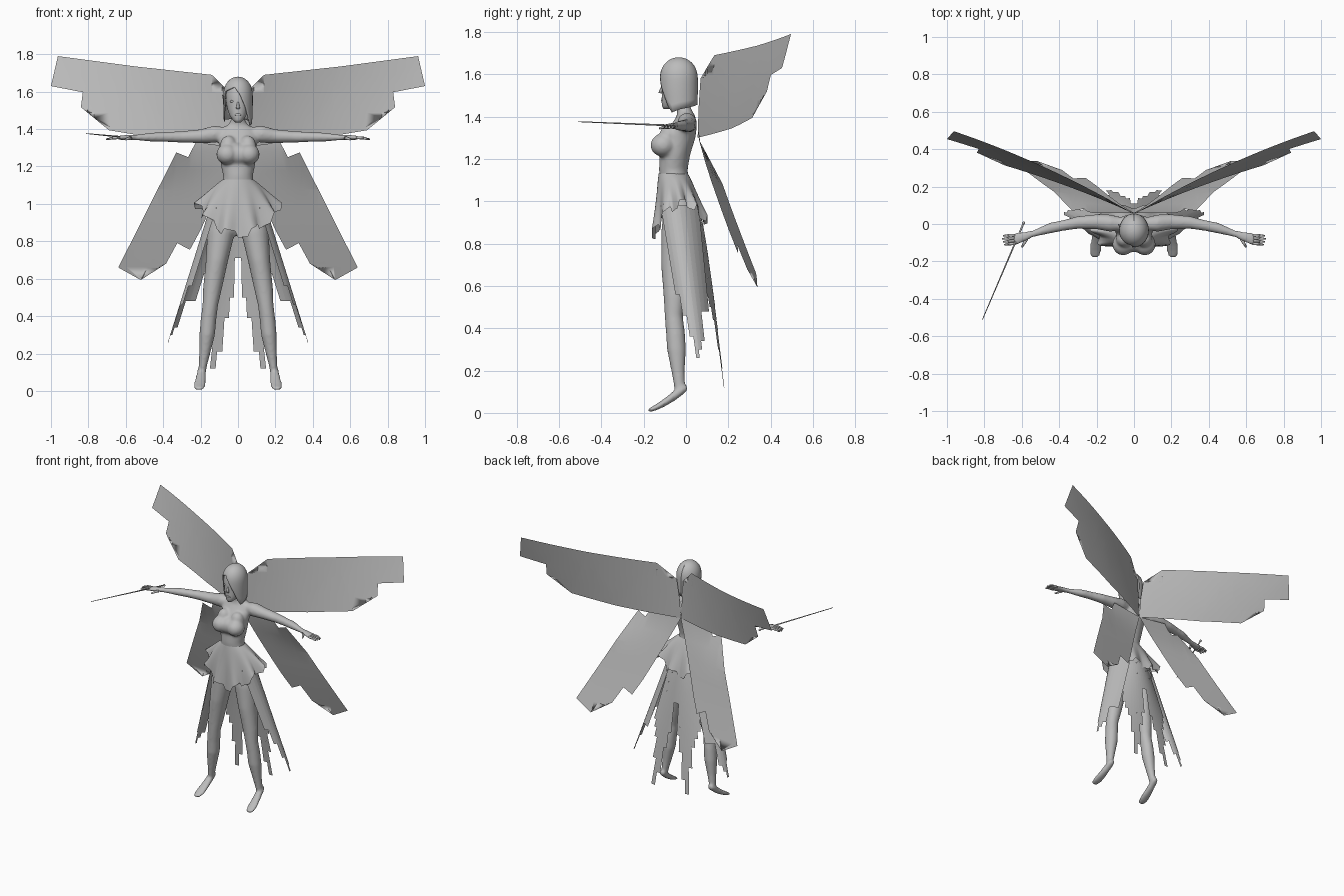
import bpy, bmesh
from math import sin, cos, pi, radians, sqrt
from mathutils import Vector, Matrix

if "Cube" in bpy.data.objects:
    bpy.data.objects.remove(bpy.data.objects["Cube"])

grey = bpy.data.materials.new("plain grey")
grey.use_nodes = True
grey.diffuse_color = (0.5, 0.5, 0.5, 1)
grey.node_tree.nodes["Principled BSDF"].inputs["Base Color"].default_value = grey.diffuse_color


def finish(name, bm, mirror=False):
    """Turn a bmesh into a named, smooth-shaded object."""
    bmesh.ops.recalc_face_normals(bm, faces=bm.faces)
    mesh = bpy.data.meshes.new(name)
    bm.to_mesh(mesh)
    bm.free()
    mesh.materials.append(grey)
    ob = bpy.data.objects.new(name, mesh)
    bpy.context.collection.objects.link(ob)
    for p in mesh.polygons:
        p.use_smooth = True
    if mirror:
        ob.modifiers.new("mirror", "MIRROR").use_mirror_merge = False
    return ob


def loft(bm, rings, axis="z", side=1, n=20):
    """Closed skin over elliptical rings: (x, y, z, radius, radius)."""
    loops = []
    for x, y, z, a, b in rings:
        loop = []
        for i in range(n):
            c, s = a * cos(2 * pi * i / n), b * sin(2 * pi * i / n)
            off = {"x": (0, c, s), "y": (c, 0, s), "z": (c, s, 0)}[axis]
            loop.append(bm.verts.new((side * (x + off[0]), y + off[1], z + off[2])))
        loops.append(loop)
    for lo, hi in zip(loops, loops[1:]):
        for i in range(n):
            j = (i + 1) % n
            bm.faces.new((lo[i], lo[j], hi[j], hi[i]))
    bm.faces.new(loops[0])
    bm.faces.new(loops[-1])


def ball(bm, centre, size):
    bmesh.ops.create_uvsphere(bm, u_segments=24, v_segments=16, radius=1,
                              matrix=Matrix.LocRotScale(Vector(centre), None, Vector(size)))


def rod(bm, start, end, r1, r2, n=8):
    start, end = Vector(start), Vector(end)
    turn = (end - start).to_track_quat("Z", "Y")
    bmesh.ops.create_cone(bm, cap_ends=True, segments=n, radius1=r1, radius2=r2,
                          depth=(end - start).length,
                          matrix=Matrix.LocRotScale((start + end) / 2, turn, None))


def sheet(bm, point, us, vs):
    """Open surface sampled from point(u, v)."""
    grid = [[bm.verts.new(point(u, v)) for v in vs] for u in us]
    for a, b in zip(grid, grid[1:]):
        for j in range(len(vs) - 1):
            bm.faces.new((a[j], b[j], b[j + 1], a[j + 1]))


def steps(n):
    return [i / n for i in range(n + 1)]


def interp(x, keys):
    for (x0, y0), (x1, y1) in zip(keys, keys[1:]):
        if x <= x1:
            return y0 + (y1 - y0) * (x - x0) / (x1 - x0)
    return keys[-1][1]


# Body: torso, bust, legs, feet and arms fused into one skin
bm = bmesh.new()
torso = [(.83, -.03, .05, .045), (.88, -.03, .125, .08), (.95, -.025, .145, .09),
         (1.03, -.038, .115, .08), (1.1, -.056, .085, .068), (1.15, -.06, .08, .068),
         (1.22, -.052, .094, .072), (1.3, -.035, .1, .08), (1.36, -.01, .11, .062),
         (1.4, 0, .095, .045), (1.425, -.005, .05, .036), (1.46, -.018, .033, .033),
         (1.52, -.03, .033, .033)]
loft(bm, [(0, y, z, a, b) for z, y, a, b in torso])
ball(bm, (0, -.09, 1.265), (.09, .062, .06))
leg = [(.92, .085, -.03, .07, .08), (.85, .09, -.04, .075, .078), (.7, .112, -.05, .06, .068),
       (.55, .136, -.053, .051, .053), (.46, .148, -.058, .042, .043), (.38, .158, -.05, .042, .045),
       (.3, .165, -.045, .042, .045), (.2, .178, -.038, .03, .032), (.14, .187, -.032, .023, .027),
       (.1, .192, -.028, .02, .026)]
foot = [(.192, .006, .117, .016, .014), (.193, -.01, .112, .023, .022), (.197, -.05, .085, .025, .026),
        (.202, -.1, .05, .031, .02), (.206, -.14, .027, .034, .015), (.208, -.17, .014, .026, .01),
        (.208, -.18, .012, .014, .006)]
arm = [(.06, 0, 1.375, .035, .035), (.13, .005, 1.372, .046, .046), (.2, .012, 1.362, .04, .037),
       (.3, .008, 1.358, .034, .031), (.38, -.008, 1.358, .029, .027), (.45, -.022, 1.357, .029, .025),
       (.54, -.052, 1.355, .018, .016), (.58, -.066, 1.356, .026, .014), (.63, -.08, 1.354, .034, .012),
       (.645, -.082, 1.353, .028, .01)]
for side in (1, -1):
    loft(bm, [(x, y, z, a, b) for z, x, y, a, b in leg], side=side)
    loft(bm, foot, "y", side)
    loft(bm, arm, "x", side)
    ball(bm, (side * .058, -.108, 1.265), (.058, .06, .055))
    ball(bm, (side * .052, -.08, 1.31), (.045, .045, .055))
body = finish("body", bm)
remesh = body.modifiers.new("fuse", "REMESH")
remesh.mode, remesh.voxel_size, remesh.use_smooth_shade = "VOXEL", .008, True
relax = body.modifiers.new("relax", "SMOOTH")
relax.factor, relax.iterations = .5, 8

# Fingers and thumb
bm = bmesh.new()
for i in range(4):
    y = -.06 - .015 * i
    knuckle = (.672, y * 1.02, 1.352)
    rod(bm, (.635, y, 1.354), knuckle, .008, .007)
    rod(bm, knuckle, (.705 - .006 * abs(i - 1), y * 1.08 + .002, 1.345), .007, .004)
rod(bm, (.575, -.08, 1.352), (.6, -.125, 1.345), .01, .005)
finish("fingers", bm, mirror=True)

# Wand in the right hand
bm = bmesh.new()
rod(bm, (-.59, .005, 1.355), (-.81, -.51, 1.376), .005, .002)
ball(bm, (-.59, .005, 1.355), (.008, .008, .008))
finish("wand", bm)

# Head and face, one ear showing on the right
bm = bmesh.new()
head = [(1.435, -.088, .014, .018), (1.45, -.078, .03, .036), (1.475, -.062, .046, .053),
        (1.51, -.047, .058, .067), (1.55, -.04, .064, .075), (1.6, -.035, .066, .078),
        (1.64, -.032, .055, .065), (1.665, -.03, .03, .035)]
loft(bm, [(0, y, z, a, b) for z, y, a, b in head], n=28)
rod(bm, (0, -.112, 1.545), (0, -.12, 1.51), .004, .011)
ball(bm, (0, -.11, 1.477), (.017, .008, .007))
for side in (1, -1):
    ball(bm, (side * .029, -.101, 1.548), (.013, .008, .007))
rod(bm, (-.058, -.03, 1.53), (-.085, 0, 1.585), .016, .001)
finish("head", bm)

# Hair: bob with a fringe swept over the left eye
bm = bmesh.new()
hem = [(-180, 1.455), (-100, 1.45), (-80, 1.44), (-72, 1.5), (-62, 1.6), (-15, 1.625), (5, 1.59),
       (30, 1.52), (50, 1.45), (65, 1.42), (95, 1.435), (180, 1.46)]


def hair_point(u, v):
    a = u * 360 - 180
    z = 1.68 - (1.68 - interp(a, hem)) * v * v
    k = max(0, z - 1.57) / .11
    r = sqrt(max(0, 1 - k ** 2.4))
    taper = max(0, 1.53 - z) * (.9 + .7 * cos(radians(a)))
    return (r * (1 - .5 * taper) * .079 * sin(radians(a)),
            -.034 - r * (1 - taper) * .09 * cos(radians(a)), z)


sheet(bm, hair_point, steps(72), steps(14))
bmesh.ops.remove_doubles(bm, verts=bm.verts, dist=.0005)
hair = finish("hair", bm)
hair.modifiers.new("thickness", "SOLIDIFY").thickness = .006


# Wings: stepped outlines, sliced and bent backwards
def wing(name, outline, bend):
    bm = bmesh.new()
    bm.faces.new([bm.verts.new((x, 0, z)) for x, z in outline])
    bmesh.ops.triangulate(bm, faces=bm.faces)
    for i in range(1, 12):
        for spot, normal in (((i / 11.7, 0, 0), (1, 0, 0)), ((0, 0, .56 + i / 9.7), (0, 0, 1))):
            bmesh.ops.bisect_plane(bm, geom=bm.verts[:] + bm.edges[:] + bm.faces[:],
                                   plane_co=spot, plane_no=normal)
    for v in bm.verts:
        v.co.y = bend(v.co.x, v.co.z)
    finish(name, bm, mirror=True)


def lower_bend(x, z):
    drop = max(0, 1.3 - z)
    across = min(1, max(0, x - .45 * drop) / .34)
    return .06 + .245 * (drop / .7) ** 1.15 + .05 * across * min(1, drop / .2)


wing("upper_wings",
     [(0, 1.3), (.4, 1.345), (.69, 1.394), (.674, 1.485), (.84, 1.517), (.83, 1.597), (1, 1.63),
      (.963, 1.79), (.55, 1.735), (.14, 1.69), (.147, 1.593), (.025, 1.58), (.01, 1.45)],
     lambda x, z: .055 + .46 * x - .17 * x * x + .33 * x * (z - 1.3))
wing("lower_wings",
     [(0, 1.3), (.225, 1.33), (.267, 1.25), (.33, 1.275), (.64, .66), (.52, .593),
      (.457, .71), (.385, .68), (.325, .79), (.257, .755), (.2, .86)], lower_bend)


# Long ragged skirt panels: one strip per column, each with its own length
def panel(name, point, top, bottoms):
    bm = bmesh.new()
    n = len(bottoms)
    for i, low in enumerate(bottoms):
        sheet(bm, lambda u, v: point(u, top + (low - top) * v),
              [(i + k / 2) / n for k in range(3)], steps(8))
    finish(name, bm, mirror=True)


def side_point(u, z):
    t = (.98 - z) / .72
    front, back = -.12 + .12 * t, .06 + .07 * t
    return (.15 + .225 * t - .22 * (u - .4) ** 2, front + (back - front) * u, z)


def back_point(u, z):
    t = (.98 - z) / .86
    return (u * (.1 + .17 * t), .06 + .125 * t ** .8 - .05 * u * u * (1 - .6 * t), z)


panel("side_skirt", side_point, .98, [.56, .46, .36, .26, .3, .34, .48, .48])
panel("back_skirt", back_point, .98, [.71, .5, .39, .21, .12, .3, .44, .5, .55])

# Short ruffled overskirt with a ragged hem
bm = bmesh.new()


def ruffle_point(u, v):
    a = 2 * pi * u
    wave = 1 + .1 * v * v * cos(10 * a)
    notch = .035 * (round(u * 80) % 8 > 3) * v ** 4
    drop = .855 + .115 * cos(a) ** 2 + .035 * (1 + sin(a))
    return ((.081 + .134 * v) * cos(a) * wave, -.06 + .03 * v + (.069 + .057 * v) * sin(a) * wave,
            1.13 + (drop - 1.13) * v ** 1.15 - notch)


sheet(bm, ruffle_point, steps(80), steps(8))
bmesh.ops.remove_doubles(bm, verts=bm.verts, dist=.0005)
finish("overskirt", bm)
